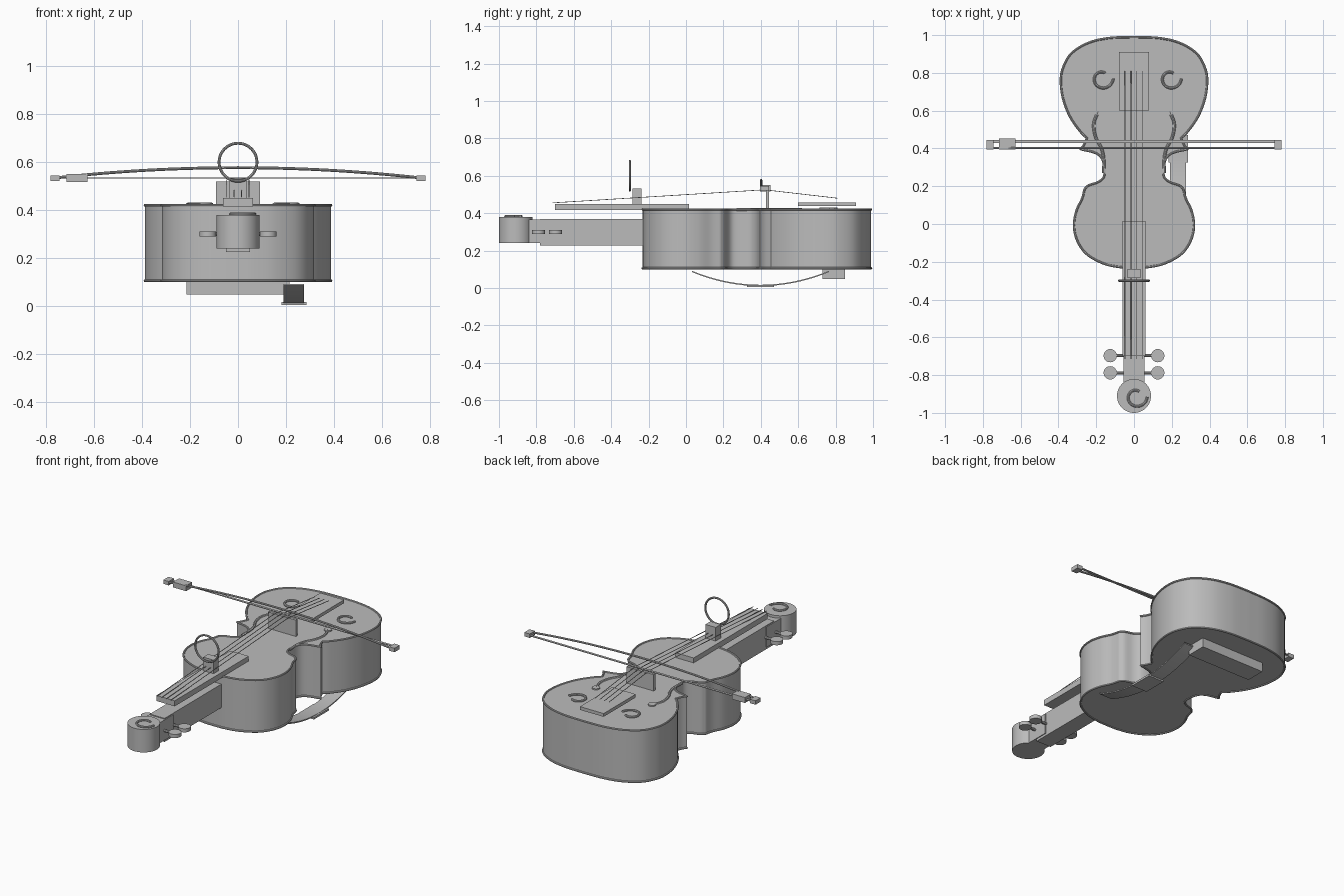
import bpy, bmesh
from math import sin, cos, pi, radians
from mathutils import Vector

cube = bpy.data.objects.get("Cube")
if cube:
    bpy.data.objects.remove(cube, do_unlink=True)

GREY = (0.5, 0.5, 0.5, 1)
mat = bpy.data.materials.new("plain grey")
mat.use_nodes = True
mat.diffuse_color = GREY
mat.node_tree.nodes["Principled BSDF"].inputs["Base Color"].default_value = GREY


def add(name, mesh, smooth=False):
    mesh.materials.clear()
    mesh.materials.append(mat)
    ob = bpy.data.objects.new(name, mesh)
    bpy.context.collection.objects.link(ob)
    if smooth:
        bpy.ops.object.select_all(action='DESELECT')
        ob.select_set(True)
        bpy.context.view_layer.objects.active = ob
        bpy.ops.object.shade_smooth_by_angle(angle=radians(35))
    return ob


def box(name, x, y, z):
    bm = bmesh.new()
    bmesh.ops.create_cube(bm, size=1)
    for v in bm.verts:
        v.co = [a + (b - a) * (c + 0.5) for (a, b), c in zip((x, y, z), v.co)]
    me = bpy.data.meshes.new(name)
    bm.to_mesh(me)
    bm.free()
    return add(name, me)


def prism(name, points, height, smooth=True):
    """Extrude a closed 3D outline along the height vector."""
    bm = bmesh.new()
    face = bm.faces.new([bm.verts.new(p) for p in points])
    ext = bmesh.ops.extrude_face_region(bm, geom=[face], use_keep_orig=True)
    bmesh.ops.translate(bm, vec=height,
                        verts=[g for g in ext["geom"] if isinstance(g, bmesh.types.BMVert)])
    bmesh.ops.recalc_face_normals(bm, faces=bm.faces)
    me = bpy.data.meshes.new(name)
    bm.to_mesh(me)
    bm.free()
    return add(name, me, smooth)


def disc(name, x, y, r, z0, z1):
    pts = [(x + r * cos(t * pi / 24), y + r * sin(t * pi / 24), z0) for t in range(48)]
    return prism(name, pts, (0, 0, z1 - z0))


def tube(name, points, r, closed=False, sides=2):
    cu = bpy.data.curves.new(name + " path", 'CURVE')
    cu.dimensions = '3D'
    cu.bevel_depth = r
    cu.bevel_resolution = sides
    cu.use_fill_caps = True
    sp = cu.splines.new('POLY')
    sp.points.add(len(points) - 1)
    for p, co in zip(sp.points, points):
        p.co = (*co, 1)
    sp.use_cyclic_u = closed
    tmp = bpy.data.objects.new(name + " tmp", cu)
    bpy.context.collection.objects.link(tmp)
    deps = bpy.context.evaluated_depsgraph_get()
    me = bpy.data.meshes.new_from_object(tmp.evaluated_get(deps))
    bpy.data.objects.remove(tmp, do_unlink=True)
    return add(name, me, True)


def spline(pts, steps=6):
    """Smooth curve through the given points."""
    p = [Vector(q) for q in pts]
    p = [p[0] * 2 - p[1]] + p + [p[-1] * 2 - p[-2]]
    out = []
    for a, b, c, d in zip(p, p[1:], p[2:], p[3:]):
        for i in range(steps):
            t = i / steps
            out.append(0.5 * (2 * b + (c - a) * t + (2 * a - 5 * b + 4 * c - d) * t * t
                              + (3 * b - a - 3 * c + d) * t ** 3))
    return out + [p[-2]]


def spiral(name, x, y, z, r):
    pts = []
    for i in range(33):
        t = i / 32
        a = -radians(300) * t
        rr = r * (1 - 0.45 * t)
        pts.append((x + rr * cos(a), y + rr * sin(a), z))
    return tube(name, pts, 0.007)


# Body: lower bout, upper corner, waist and upper bout, mirrored
lower = [(0, .99), (.13, .985), (.24, .96), (.33, .905), (.375, .83), (.388, .757),
         (.375, .66), (.338, .566), (.285, .49), (.25, .455)]
corner = [(.25, .455), (.265, .42), (.283, .395)]
waist = [(.283, .395), (.21, .378), (.172, .35), (.157, .3), (.16, .25), (.19, .222),
         (.24, .205), (.262, .185)]
upper = [(.262, .185), (.275, .135), (.305, .07), (.318, -.01), (.3, -.09), (.25, -.16),
         (.16, -.21), (.07, -.229), (0, -.232)]
half = []
for part in (lower, corner, waist, upper):
    half += spline(part)[:-1]
half.append(Vector((0, -.232)))
outline = half + [Vector((-p.x, p.y)) for p in half[-2:0:-1]]
prism("body", [(p.x, p.y, .104) for p in outline], (0, 0, .316))
for name, z in (("bottom binding", .105), ("top binding", .42)):
    tube(name, [(p.x, p.y, z) for p in outline], .006, True)

# Sound holes and scrolled inlays
for side, s in (("left", 1), ("right", -1)):
    path = [(.19, .595), (.213, .53), (.203, .46), (.172, .4), (.16, .34), (.162, .27)]
    tube(side + " sound hole", spline([(s * x, y, .42) for x, y in path]), .008)
    disc(side + " sound hole dot", s * .19, .598, .022, .418, .427)
spiral("left inlay", .193, .77, .424, .058)
spiral("right inlay", -.168, .77, .424, .058)

# Neck, pegbox, scroll and fingerboard
box("neck", (-.05, .05), (-.78, -.23), (.226, .37))
box("pegbox", (-.055, .055), (-.88, -.7), (.24, .365))
box("fingerboard", (-.062, .062), (-.7, .015), (.416, .45))
disc("scroll", 0, -.91, .09, .24, .38)
spiral("scroll curl", .012, -.915, .383, .058)

# Pegs
for side, s in (("left", 1), ("right", -1)):
    for place, y in (("front", -.788), ("rear", -.697)):
        tube(f"{side} {place} peg shaft", [(s * .04, y, .3), (s * .1, y, .3)], .008)
        disc(f"{side} {place} peg head", s * .126, y, .035, .289, .311)

# Bridge, tailpiece and strings
box("bridge", (-.092, .092), (.428, .444), (.42, .52))
box("tailpiece", (-.08, .08), (.6, .91), (.437, .457))
for i in range(4):
    x = -.047 + .031 * i
    tube(f"string {i + 1}", [(x, -.715, .455), (x, .42, .525), (x, .81, .48)], .002, sides=1)

# Clip with upright ring
box("clip", (-.035, .035), (-.286, -.237), (.45, .533))
tube("clip ring", [(.079 * cos(i * pi / 24), -.3, .6 + .079 * sin(i * pi / 24))
                   for i in range(48)], .006, True)

# Bow
tube("bow stick", [(x / 20 * .765, .402, .577 - .043 * (x / 20) ** 2)
                   for x in range(-20, 21)], .006)
box("bow hair", (-.765, .765), (.43, .445), (.531, .535))
box("bow frog", (-.716, -.628), (.395, .453), (.517, .55))
for side, s in (("left", 1), ("right", -1)):
    box(side + " bow tip", sorted((s * .745, s * .782)), (.395, .445), (.521, .545))

# Shoulder rest: curved strap, centre plate and pad
arc = [(.19, y, .01 + .075 * ((y - .398) / .367) ** 2)
       for y in [.031 + .734 * i / 24 for i in range(25)]]
strap = arc + [(x, y, z + .007) for x, y, z in reversed(arc)]
prism("shoulder strap", strap, (.085, 0, 0))
box("strap plate", (.182, .286), (.325, .47), (.004, .016))
box("shoulder pad", (-.215, .215), (.73, .85), (.048, .106))
